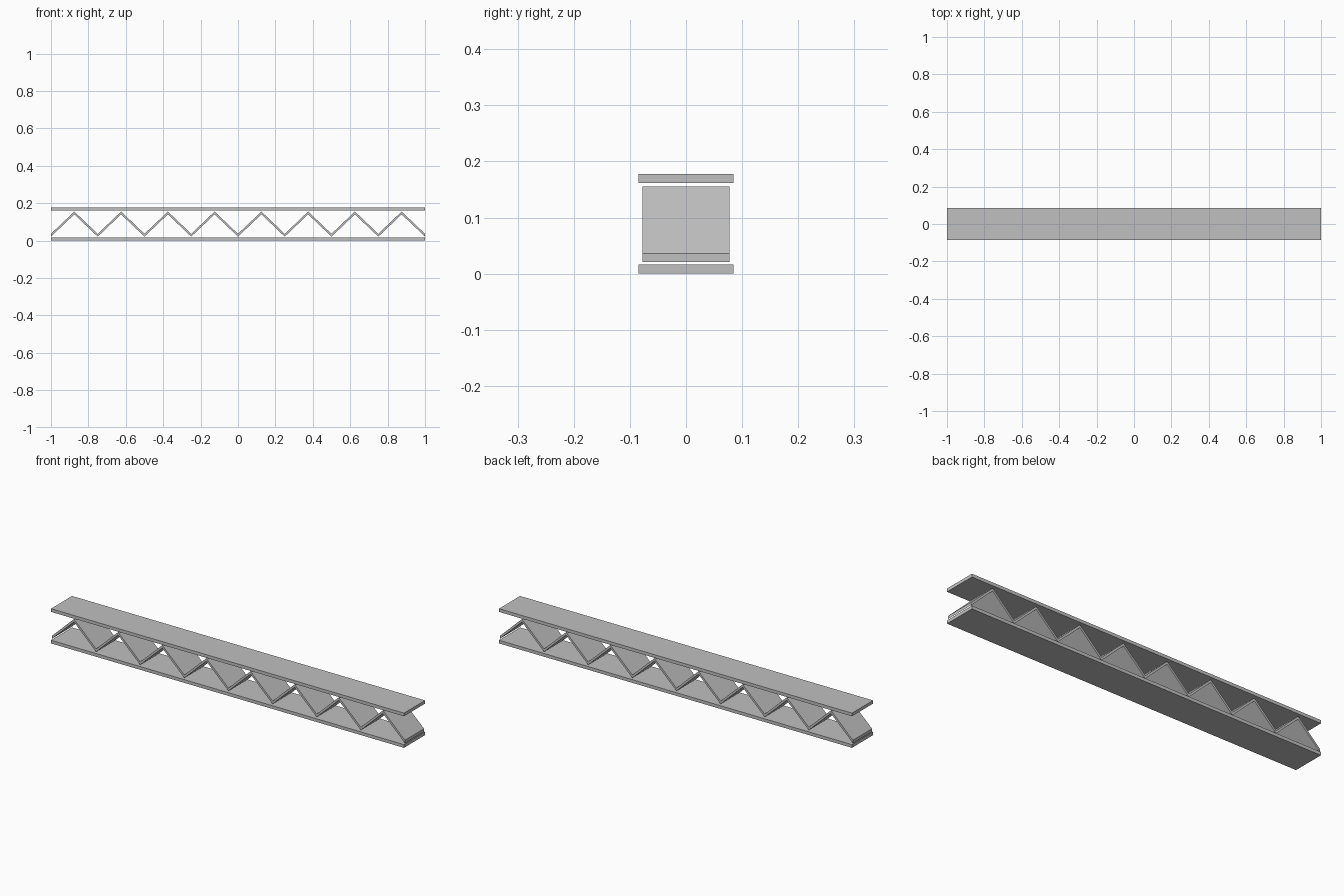
import bpy
import bmesh

cube = bpy.data.objects.get("Cube")
if cube:
    bpy.data.objects.remove(cube, do_unlink=True)

LENGTH, HEIGHT = 2.0, 0.178
PLATE_DEPTH, WEB_DEPTH = 0.17, 0.155
PLATE_THICK = 0.0165
BAYS = 8

# Plain grey metal
grey = bpy.data.materials.new("grey_metal")
grey.use_nodes = True
colour = (0.53, 0.53, 0.53, 1)
grey.diffuse_color = colour
grey.node_tree.nodes["Principled BSDF"].inputs["Base Color"].default_value = colour


def extrude_profile(name, outline, depth):
    """Extrude a closed x-z outline along y, centred on y = 0."""
    bm = bmesh.new()
    face = bm.faces.new([bm.verts.new((x, -depth / 2, z)) for x, z in outline])
    result = bmesh.ops.extrude_face_region(bm, geom=[face])
    moved = [v for v in result["geom"] if isinstance(v, bmesh.types.BMVert)]
    bmesh.ops.translate(bm, vec=(0, depth, 0), verts=moved)
    bmesh.ops.recalc_face_normals(bm, faces=bm.faces)
    mesh = bpy.data.meshes.new(name)
    bm.to_mesh(mesh)
    bm.free()
    mesh.materials.append(grey)
    obj = bpy.data.objects.new(name, mesh)
    bpy.context.collection.objects.link(obj)
    return obj


# Flat bottom and top plates
half = LENGTH / 2
for name, z in (("bottom_plate", 0), ("top_plate", HEIGHT - PLATE_THICK)):
    top = z + PLATE_THICK
    extrude_profile(name, [(-half, z), (half, z), (half, top), (-half, top)], PLATE_DEPTH)

# Folded zigzag sheet floating between the plates
LOW, HIGH, SHEET = 0.021, 0.14, 0.015
step = LENGTH / (2 * BAYS)
lower = [(-half + i * step, HIGH if i % 2 else LOW) for i in range(2 * BAYS + 1)]
upper = [(x, z + SHEET) for x, z in reversed(lower)]
extrude_profile("zigzag_web", lower + upper, WEB_DEPTH)
